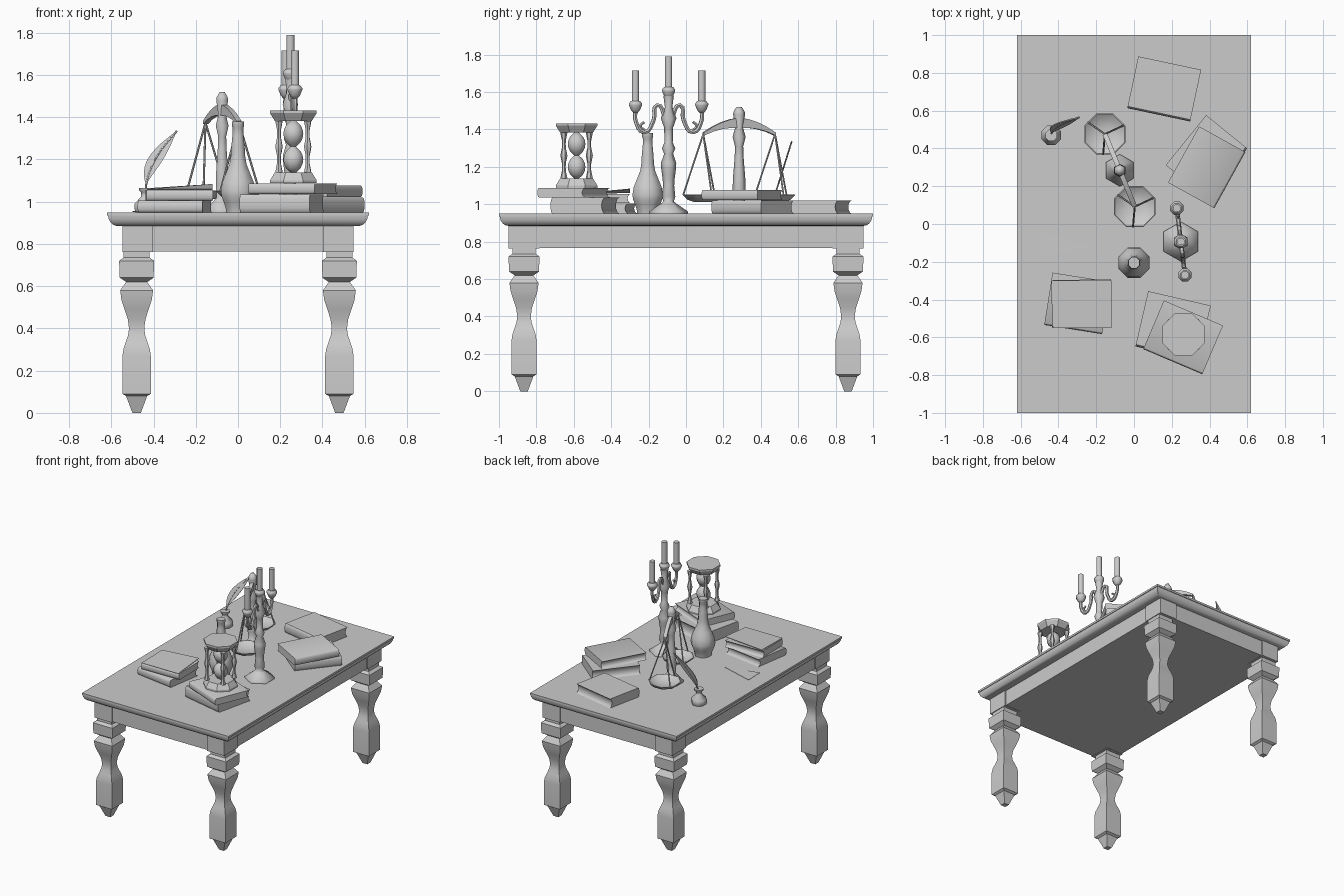
import bpy
from math import sin, cos, pi, radians
from mathutils import Vector, Matrix

cube = bpy.data.objects.get("Cube")
if cube:
    bpy.data.objects.remove(cube, do_unlink=True)

grey = bpy.data.materials.new("plain_grey")
grey.use_nodes = True
grey.diffuse_color = (.6, .6, .6, 1)
grey.node_tree.nodes["Principled BSDF"].inputs["Base Color"].default_value = grey.diffuse_color

TABLE_HEIGHT = .95
CORNERS = ((-1, -1), (1, -1), (1, 1), (-1, 1))
ENDS = (("back", 1), ("front", -1))


def finish(name, data, angle):
    """Link new object data, colour it and shade it."""
    part = bpy.data.objects.new(name, data)
    bpy.context.collection.objects.link(part)
    bpy.ops.object.select_all(action='DESELECT')
    part.select_set(True)
    bpy.context.view_layer.objects.active = part
    if part.type == 'CURVE':
        bpy.ops.object.convert(target='MESH')
    part.data.materials.clear()
    part.data.materials.append(grey)
    if angle:
        bpy.ops.object.shade_smooth_by_angle(angle=radians(angle))


def loft(name, rings, angle=0):
    """Skin a row of equal rings and cap both ends."""
    count = len(rings[0])
    points = [Vector(point) for ring in rings for point in ring]
    last = len(points) - count
    faces = [tuple(reversed(range(count))), tuple(range(last, len(points)))]
    for start in range(0, last, count):
        for i in range(count):
            j = (i + 1) % count
            faces.append((start + i, start + j, start + count + j, start + count + i))
    data = bpy.data.meshes.new(name)
    data.from_pydata(points, [], faces)
    finish(name, data, angle)


def ease(knots, steps=4):
    """Round the long spans between profile knots into S curves."""
    profile = [knots[0]]
    for (r, z), (next_r, next_z) in zip(knots, knots[1:]):
        parts = steps if next_z - z > .09 and next_r != r else 1
        for k in range(1, parts + 1):
            t = k / parts
            blend = t if parts == 1 else (1 - cos(pi * t)) / 2
            profile.append((r + (next_r - r) * blend, z + (next_z - z) * t))
    return profile


def lathe(name, place, knots, sides=8, turn=pi / 8, angle=50):
    """Turn a profile of radius and height about an upright axis."""
    x, y, base = place
    angles = [turn + 2 * pi * i / sides for i in range(sides)]
    loft(name, [[(x + r * cos(a), y + r * sin(a), base + z) for a in angles]
                for r, z in ease(knots)], angle)


def block(name, x, y, levels, angle=0):
    """Stack rectangles of half width, half depth and height."""
    loft(name, [[(x + a * w, y + b * d, z) for a, b in CORNERS] for w, d, z in levels], angle)


def tube(name, points, radius):
    data = bpy.data.curves.new(name, 'CURVE')
    data.dimensions = '3D'
    data.bevel_depth = radius
    data.bevel_resolution = 1
    data.use_fill_caps = True
    data.resolution_u = 4
    spline = data.splines.new('BEZIER')
    spline.bezier_points.add(len(points) - 1)
    for knot, point in zip(spline.bezier_points, points):
        knot.co = point
        knot.handle_left_type = knot.handle_right_type = 'AUTO'
    finish(name, data, 50)


def book(name, x, y, turn, level=0, length=.34, width=.28, thick=.07):
    """Rounded spine on one long side, hollow page edge on the other."""
    half = width / 2
    arc = [pi * k / 6 for k in range(7)]
    outline = [(half - .02 * sin(a), thick * (1 - cos(a)) / 2) for a in arc]
    outline += [(.01 - half - .01 * sin(a), thick * (1 + cos(a)) / 2) for a in arc]
    place = Matrix.Translation((x, y, TABLE_HEIGHT + level)) @ Matrix.Rotation(radians(turn), 4, 'Z')
    loft(name, [[place @ Vector((end * length / 2, a, b)) for a, b in outline] for end in (-1, 1)], 40)


def sheet(name, corners, thick):
    lift = Vector((0, 0, thick))
    loft(name, [corners, [Vector(corner) + lift for corner in corners]])


# Table: moulded top, solid apron, four turned legs
moulding = [(.045 * sin(a), .935 - .05 * cos(a)) for a in (pi * k / 10 for k in range(6))]
block("table_top", 0, 0, [(.57 + out, .95 + out, z) for out, z in moulding]
      + [(.62, 1, .935), (.62, 1, TABLE_HEIGHT)], 35)
block("apron", 0, 0, [(.54, .94, z) for z in (.765, .89)])
leg = ease([(.02, 0), (.05, .08), (.067, .09), (.067, .27), (.036, .4), (.078, .58),
            (.05, .62), (.08, .64), (.083, .72), (.062, .735), (.062, .77)])
for sx, sy in CORNERS:
    label = ("front_" if sy < 0 else "back_") + ("left_leg" if sx > 0 else "right_leg")
    block(label, sx * .48, sy * .866, [(r, r, z) for r, z in leg], 35)
    block(label + "_block", sx * .475, sy * .866, [(.073, .084, z) for z in (.763, .89)])

# Books and papers
book("hourglass_lower_book", .207, -.54, turn=-13, width=.3, thick=.085)
book("hourglass_upper_book", .26, -.6, turn=-23, level=.087, thick=.05)
book("side_lower_book", .384, .356, turn=51)
book("side_upper_book", .385, .3, turn=61, level=.072, thick=.055)
book("single_book", .16, .715, turn=-12)
book("right_lower_book", -.3, -.42, turn=-9, length=.31, thick=.055)
book("right_upper_book", -.278, -.42, turn=1, level=.056, length=.315, width=.25, thick=.05)
sheet("lifted_cover", [(-.43, -.55, 1.056), (-.12, -.55, 1.056), (-.12, -.3, 1.08), (-.43, -.3, 1.06)], .004)
sheet("loose_paper", [(-.5, -.18, .953), (-.24, -.12, .951), (-.5, -.04, .951)], .002)

# Hourglass: mirrored ends, double bulb, four swelling rods
glass_x, glass_y, glass_base = .262, -.585, 1.088
height = .345
plate = [(.12, 0), (.12, .013), (.095, .05)]
hourglass = (glass_x, glass_y, glass_base)
lathe("hourglass_base", hourglass, plate, angle=30)
lathe("hourglass_cap", hourglass, [(r, height - z) for r, z in reversed(plate)], angle=30)
turns = [k / 12 for k in range(13)]
lathe("hourglass_glass", hourglass,
      [(.014 + .037 * abs(sin(2 * pi * t)) ** .7, .05 + .245 * t) for t in turns], angle=70)
for sx, sy in CORNERS:
    lathe("hourglass_rod", (glass_x + sx * .068, glass_y + sy * .068, glass_base),
          [(.01 + .009 * cos(2 * pi * t) ** 4, .05 + .245 * t) for t in turns], sides=6)

# Bottle
lathe("bottle", (0, -.205, TABLE_HEIGHT),
      [(.06, 0), (.088, .1), (.036, .27), (.027, .4), (.032, .41), (.032, .43)])

# Candelabra: stem, two scrolled arms, three candles
stem_x, stem_y = .248, -.093
lathe("candelabra_stem", (stem_x, stem_y, TABLE_HEIGHT),
      [(.105, 0), (.105, .01), (.04, .055), (.028, .065), (.036, .09), (.03, .15), (.041, .27),
       (.024, .32), (.036, .35), (.022, .38), (.024, .46), (.042, .51), (.02, .57), (.028, .63)],
      sides=6, turn=pi / 2, angle=65)


def candle(name, x, y, z):
    lathe(name + "_cup", (x, y, z), [(.012, -.05), (.026, -.035), (.038, -.008), (.038, 0), (.026, .015)])
    lathe(name, (x, y, z), [(.021, 0), (.021, .177)])


candle("middle_candle", stem_x, stem_y, 1.613)
for end, s in ENDS:
    def reach(out, z):
        return (stem_x - s * .122 * out, stem_y + s * out, z)
    tube(end + "_candle_arm", [reach(*p) for p in (
        (.02, 1.47), (.06, 1.53), (.08, 1.45), (.13, 1.385), (.177, 1.45), (.177, 1.5))], .012)
    tube(end + "_arm_scroll", [reach(*p) for p in ((.12, 1.39), (.15, 1.42), (.13, 1.44))], .008)
    tip_x, tip_y, tip_z = reach(.177, 1.538)
    candle(end + "_candle", tip_x, tip_y, tip_z)

# Balance scales: column, arched beam, hanging pans
scales = Vector((-.075, .284, TABLE_HEIGHT))
lathe("scales_column", scales,
      [(.085, 0), (.085, .015), (.03, .07), (.035, .13), (.022, .36), (.035, .41),
       (.021, .46), (.032, .53), (.03, .545), (.014, .57)], sides=6, turn=pi / 2, angle=65)
side = Vector((.012, .005, 0))
for end, s in ENDS:
    rings = []
    for t in (k / 4 for k in range(5)):
        middle = scales + Vector((-.079 * s * t, .192 * s * t, .485 - .06 * t * t))
        up = Vector((0, 0, .028 - .02 * t))
        ring = [middle - side - up, middle + side - up, middle + side + up, middle - side + up]
        rings.append(ring if s < 0 else ring[::-1])
    loft(end + "_beam", rings, 35)
    lathe(end + "_pan", (middle.x, middle.y, TABLE_HEIGHT),
          [(.05, .062), (.09, .074), (.118, .1), (.112, .102), (.085, .083), (.04, .072)], angle=30)
    for k in range(3):
        a = radians(25 + 120 * k)
        rim = Vector((middle.x + .108 * cos(a), middle.y + .108 * sin(a), TABLE_HEIGHT + .098))
        tube(end + "_pan_chain", [middle, rim], .005)

# Inkwell and quill
lathe("inkwell", (-.438, .47, TABLE_HEIGHT),
      [(.05, 0), (.056, .015), (.056, .04), (.022, .075), (.022, .095), (.034, .105), (.034, .116)])


def quill(t, across=0, off=0):
    return (-.435 + .145 * max(t, 0) ** 1.6 + across, .485 + .08 * t + off, 1.08 + .255 * t)


vane = [quill(t, .037 * sin(pi * t)) for t in turns]
vane += [quill(t, -.037 * sin(pi * t)) for t in turns[-2:0:-1]]
loft("quill_vane", [[Vector(p) + Vector((0, off, 0)) for p in vane] for off in (.003, -.003)])
tube("quill_shaft", [quill(t) for t in (-.2, 0, .5, 1)], .005)
